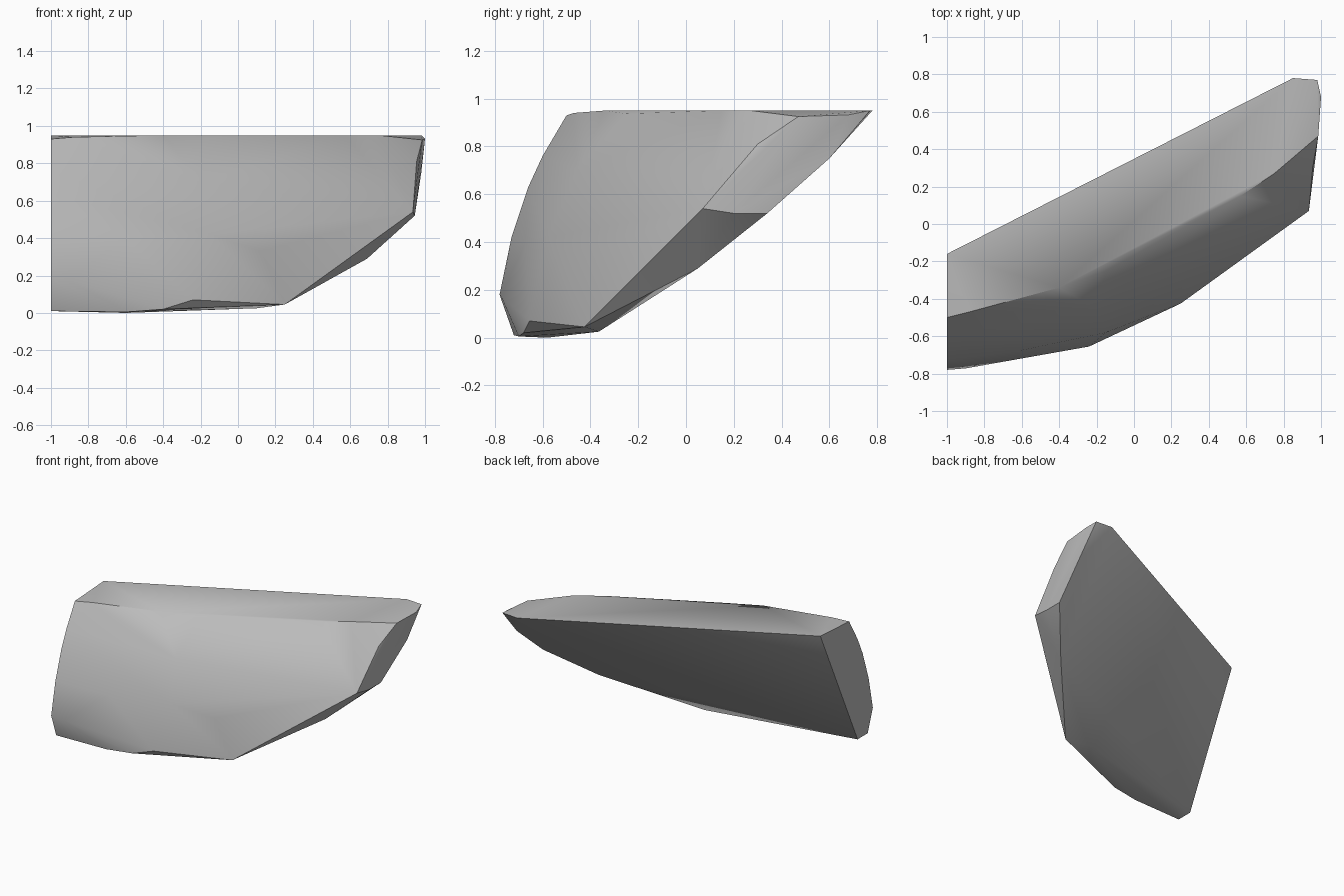
import bpy, bmesh, math

cube = bpy.data.objects.get("Cube")
if cube:
    bpy.data.objects.remove(cube, do_unlink=True)

# Plain grey stone
stone = bpy.data.materials.new("grey stone")
stone.use_nodes = True
colour = (0.5, 0.5, 0.5, 1)
stone.diffuse_color = colour
bsdf = next(n for n in stone.node_tree.nodes if n.type == 'BSDF_PRINCIPLED')
bsdf.inputs["Base Color"].default_value = colour

# Flat top: straight back edge and bowed front edge
top_rim = [(-1, -.16, .95), (.85, .78, .95), (.98, .77, .95), (1, .68, .932),
           (.985, .47, .925), (.75, .27, .95), (.57, .15, .95), (.15, -.06, .95),
           (-.15, -.25, .937), (-.4, -.34, .95), (-.88, -.47, .94), (-1, -.5, .93)]
# Flat broken end, from top to bottom
left_end = [(-1, -.60, .76), (-1, -.66, .63), (-1, -.73, .42),
            (-1, -.78, .18), (-1, -.72, .01), (-1, -.60, .01)]
# Bulge of the front face
front_face = [(-.9, -.772, .17), (-.6, -.675, .4), (-.15, -.58, .42),
              (-.2, -.455, .7), (.12, -.45, .33)]
# Lower front ridge, rising to the right end
lower_ridge = [(-.6, -.70, .005), (-.4, -.68, .02), (-.24, -.655, .07),
               (.25, -.425, .045), (.935, .07, .54), (.955, .3, .81)]
# Rounded underside, running up to the back corner
underside = [(-.6, -.58, 0), (.1, -.365, .025), (.69, .05, .29),
             (.945, .2, .52), (.945, .34, .52), (.98, .6, .75)]

# Wrap the chipped shape in one convex shell
bm = bmesh.new()
for p in top_rim + left_end + front_face + lower_ridge + underside:
    bm.verts.new(p)
hull = bmesh.ops.convex_hull(bm, input=bm.verts)
loose = {g for g in hull["geom_interior"] + hull["geom_unused"]
         if isinstance(g, bmesh.types.BMVert)}
bmesh.ops.delete(bm, geom=list(loose), context='VERTS')
bmesh.ops.dissolve_limit(bm, angle_limit=math.radians(1),
                         verts=bm.verts, edges=bm.edges)
bmesh.ops.recalc_face_normals(bm, faces=bm.faces)

mesh = bpy.data.meshes.new("rock_shard")
bm.to_mesh(mesh)
bm.free()
mesh.materials.append(stone)
rock = bpy.data.objects.new("rock_shard", mesh)
bpy.context.collection.objects.link(rock)

# Soft shading with crisp chipped edges
bpy.ops.object.select_all(action='DESELECT')
rock.select_set(True)
bpy.context.view_layer.objects.active = rock
bpy.ops.object.shade_smooth_by_angle(angle=math.radians(35))
